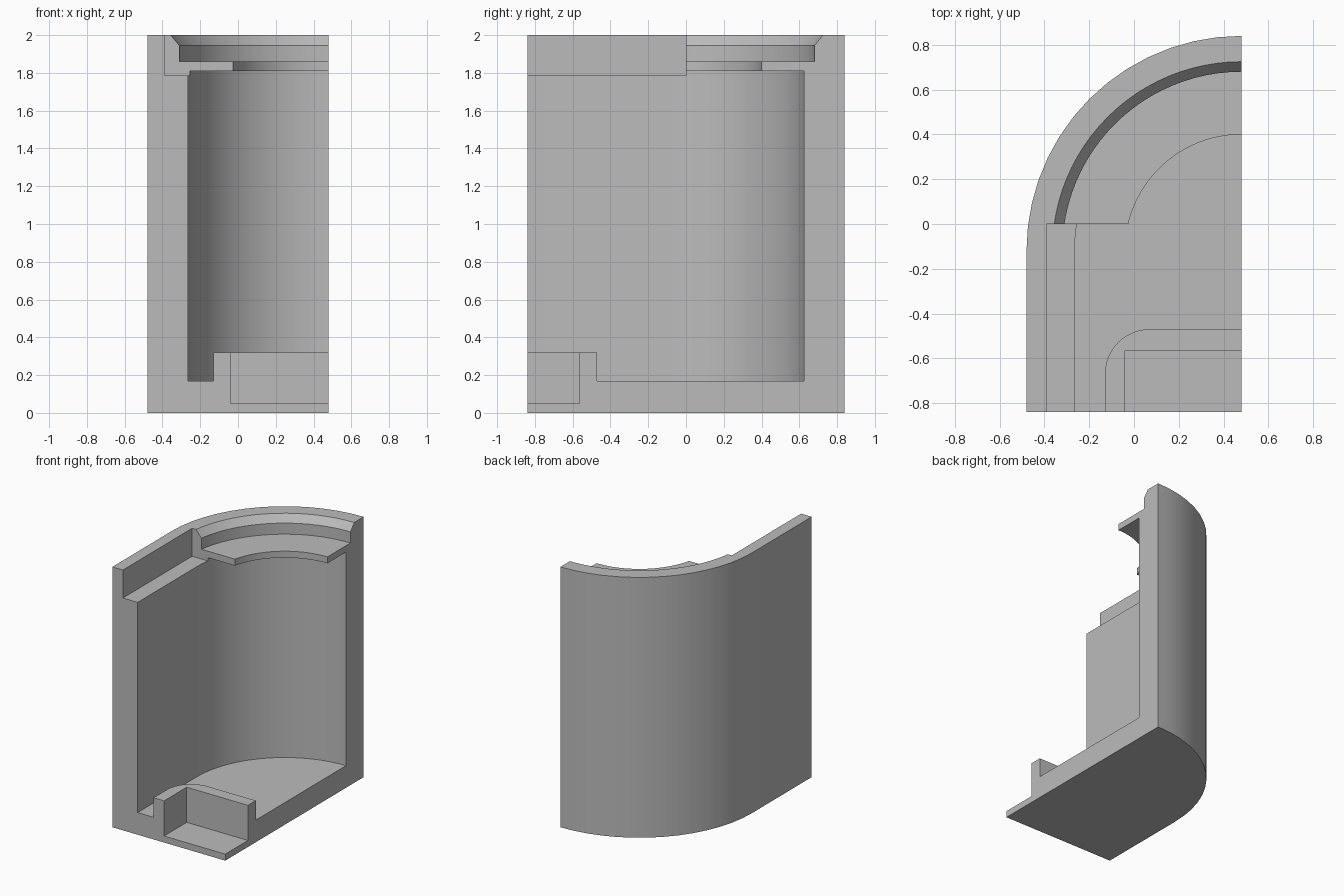
import bpy, bmesh
from math import cos, sin, pi
from mathutils import Matrix

cube = bpy.data.objects.get("Cube")
if cube:
    bpy.data.objects.remove(cube, do_unlink=True)

CX, CY = 0.48, -0.12        # axis of the rounded corner
FRONT, RIGHT = -0.84, 0.48  # cut planes of the housing
FAR = 3.0

grey = bpy.data.materials.new("plain_grey")
grey.use_nodes = True
colour = (0.5, 0.5, 0.5, 1)
grey.diffuse_color = colour
grey.node_tree.nodes["Principled BSDF"].inputs["Base Color"].default_value = colour


def finish(name, bm):
    bmesh.ops.remove_doubles(bm, verts=bm.verts, dist=1e-5)
    bmesh.ops.recalc_face_normals(bm, faces=bm.faces)
    mesh = bpy.data.meshes.new(name)
    bm.to_mesh(mesh)
    bm.free()
    mesh.materials.append(grey)
    obj = bpy.data.objects.new(name, mesh)
    bpy.context.collection.objects.link(obj)
    return obj


def corner_prism(name, centre, radius, front, right, z0, z1, steps):
    """Upright block whose back right corner is rounded."""
    cx, cy = centre
    pts = [(cx + radius * cos(a), cy + radius * sin(a))
           for a in (pi / 2 * (1 + i / steps) for i in range(steps + 1))]
    pts += [(cx - radius, front), (right, front)]
    if right > cx:
        pts.append((right, cy + radius))
    bm = bmesh.new()
    face = bm.faces.new([bm.verts.new((x, y, z0)) for x, y in pts])
    top = bmesh.ops.extrude_face_region(bm, geom=[face])["geom"]
    bmesh.ops.translate(bm, vec=(0, 0, z1 - z0),
                        verts=[v for v in top if isinstance(v, bmesh.types.BMVert)])
    return finish(name, bm)


def box(name, lo, hi):
    bm = bmesh.new()
    bmesh.ops.create_cube(bm, size=1)
    for v in bm.verts:
        v.co = [a if c < 0 else b for c, a, b in zip(v.co, lo, hi)]
    return finish(name, bm)


def disc(name, r0, r1, z0, z1):
    bm = bmesh.new()
    bmesh.ops.create_cone(bm, cap_ends=True, segments=96, radius1=r0, radius2=r1,
                          depth=z1 - z0,
                          matrix=Matrix.Translation((CX, CY, (z0 + z1) / 2)))
    return finish(name, bm)


def cut(target, cutter):
    cutter.hide_render = True
    mod = target.modifiers.new("cut", "BOOLEAN")
    mod.operation, mod.solver, mod.object = "DIFFERENCE", "EXACT", cutter
    with bpy.context.temp_override(object=target, active_object=target):
        bpy.ops.object.modifier_apply(modifier=mod.name)
    bpy.data.objects.remove(cutter, do_unlink=True)


# Solid housing with a rounded back corner
housing = corner_prism("housing", (CX, CY), 0.96, FRONT, RIGHT, 0, 2, 14)

# Main cavity, leaving the raised rim standing on the floor
cavity = corner_prism("cavity_cutter", (CX, CY), 0.745, -1.5, 1.5, 0.17, 1.81, 24)
rim = corner_prism("rim_keeper", (0.07, -0.67), 0.2, -FAR, FAR, 0, 0.32, 12)
cut(cavity, rim)
cut(housing, cavity)

# Pocket inside the rim, open at the front and side
cut(housing, box("pocket_cutter", (-0.04, -FAR, 0.05), (FAR, -0.565, 1)))

# Stepped ledge along the straight wall
cut(housing, box("ledge_cutter", (-0.39, -FAR, 1.785), (FAR, 0, FAR)))

# Lip opening, round seat and its chamfer
cut(housing, disc("opening_cutter", 0.52, 0.52, 1.7, 1.95))
cut(housing, disc("seat_cutter", 0.80, 0.80, 1.86, 2.1))
cut(housing, disc("chamfer_cutter", 0.763, 0.927, 1.90, 2.1))

# Smooth curved walls, sharp edges
bpy.ops.object.select_all(action="DESELECT")
housing.select_set(True)
bpy.context.view_layer.objects.active = housing
bpy.ops.object.shade_smooth_by_angle(angle=pi / 9)
